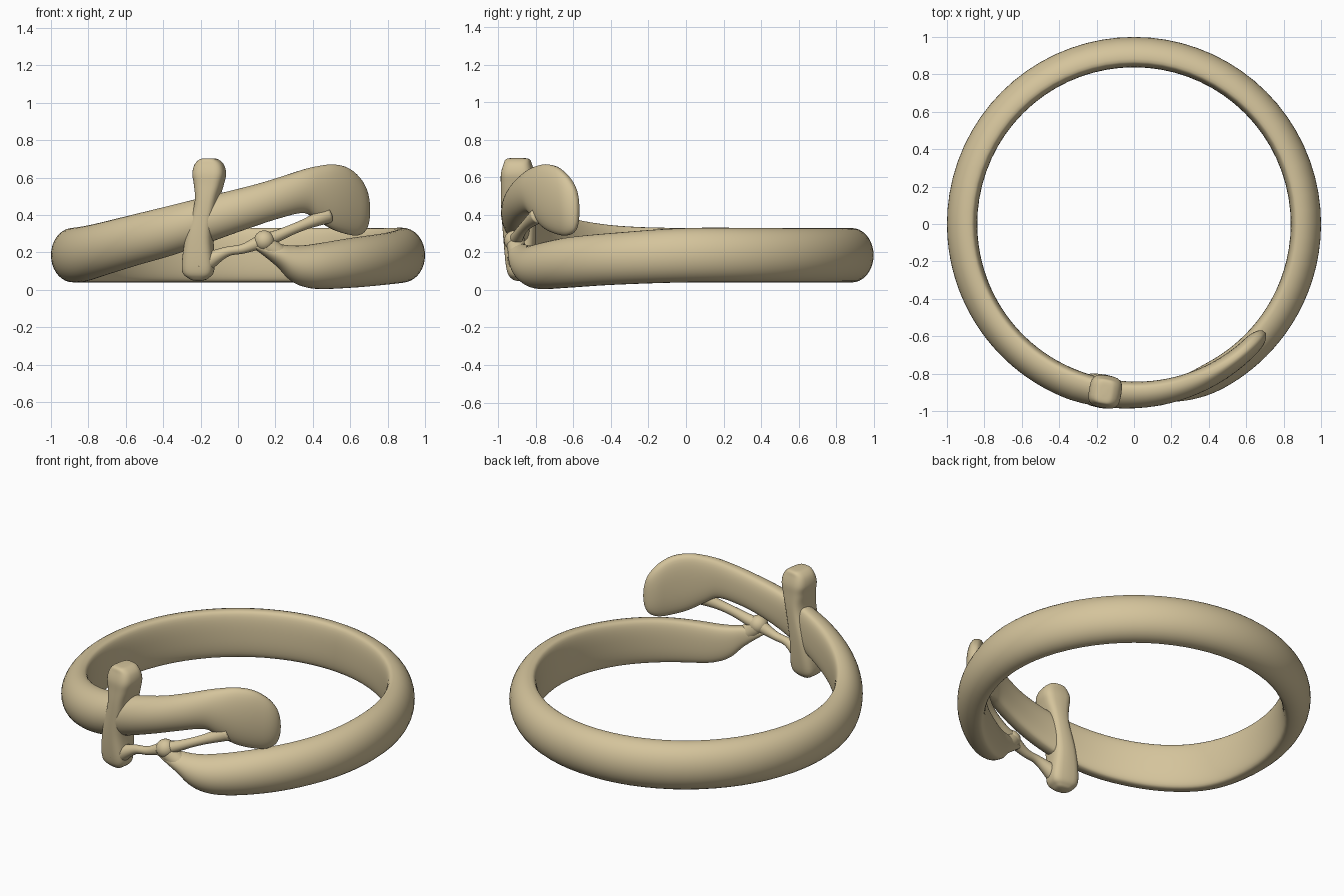
import bpy, bmesh, math
from mathutils import Vector

if "Cube" in bpy.data.objects:
    bpy.data.objects.remove(bpy.data.objects["Cube"])

mat = bpy.data.materials.new("pale gold")
mat.diffuse_color = (0.66, 0.55, 0.33, 1)
mat.use_nodes = True
mat.node_tree.nodes["Principled BSDF"].inputs["Base Color"].default_value = mat.diffuse_color


def spline(rows, steps):
    """Catmull-Rom through table rows."""
    out = []
    n = len(rows)
    for i in range(n - 1):
        p = [rows[max(0, min(n - 1, i + k))] for k in (-1, 0, 1, 2)]
        for s in range(steps):
            t = s / steps
            out.append([0.5 * (2 * b + (c - a) * t + (2*a - 5*b + 4*c - d) * t*t
                               + (3*b - a - 3*c + d) * t**3) for a, b, c, d in zip(*p)])
    out.append(list(rows[-1]))
    return out


def power(v, e):
    return math.copysign(abs(v) ** e, v)


def loft(name, rings):
    """Bridge closed rings of points and cap both ends."""
    bm = bmesh.new()
    loops = [[bm.verts.new(p) for p in ring] for ring in rings]
    m = len(loops[0])
    for a, b in zip(loops, loops[1:]):
        for j in range(m):
            bm.faces.new((a[j], a[(j + 1) % m], b[(j + 1) % m], b[j]))
    bm.faces.new(loops[0])
    bm.faces.new(loops[-1])
    bmesh.ops.recalc_face_normals(bm, faces=bm.faces)
    for f in bm.faces:
        f.smooth = True
    me = bpy.data.meshes.new(name)
    bm.to_mesh(me)
    bm.free()
    me.materials.append(mat)
    ob = bpy.data.objects.new(name, me)
    bpy.context.collection.objects.link(ob)
    return ob


def clamp(v):
    return max(0.0, min(1.0, v))


def band_radii(ang):
    """Inner and outer radius, and how flat the inside is, at an angle."""
    tip, head = clamp((-60 - ang) / 25) ** 2, clamp((ang - 250) / 65)
    r0 = .838 + .06 * tip + .015 * head
    r1 = 1 - .055 * tip - .047 * head
    k = .28 + .12 * tip + .22 * head
    pinch = math.sqrt(1 - .97 * clamp((ang - 314) / 6.4) ** 2)   # rounded head rim
    mid = (r0 + r1) / 2
    return mid + (r0 - mid) * pinch, mid + (r1 - mid) * pinch, k


# Open band: angle, bottom z, top z; even ring in the middle, shaped ends
tip_end = [(-85, .225, .245), (-77, .13, .245), (-72, .055, .237), (-67, .018, .237),
           (-60, .004, .25), (-45, .012, .28), (-25, .028, .305)]
even = [(a, .04, .33) for a in range(0, 181, 30)]
head_end = [(200, .043, .338), (215, .075, .36), (232, .13, .405), (250, .20, .465),
            (274, .33, .555), (285, .385, .605), (293, .41, .643), (298, .375, .66),
            (304, .325, .67), (310, .298, .655), (315, .29, .61), (318.5, .312, .55),
            (320, .355, .49), (320.4, .40, .44)]
rings = []
for ang, z0, z1 in spline(tip_end + even + head_end, 6):
    t = math.radians(ang)
    r0, r1, k = band_radii(ang)
    mid, zc, h = r0 + (r1 - r0) * k, (z0 + z1) / 2, (z1 - z0) / 2
    ring = []
    for j in range(36):
        a = 2 * math.pi * j / 36
        c, s = math.cos(a), math.sin(a)
        if c >= 0:      # domed outside
            r, z = mid + (r1 - mid) * c, zc + h * s
        else:           # flattened inside
            r, z = mid + (mid - r0) * power(c, .6), zc + h * power(s, .9)
        ring.append((r * math.cos(t), r * math.sin(t), z))
    rings.append(ring)
loft("open_band", rings)

# Upright crosspiece with lobed ends: z, centre x, half width, half depth
lobes = [(.048, -.212, .015, .015), (.06, -.212, .05, .042), (.11, -.213, .085, .068),
         (.28, -.205, .072, .085), (.46, -.168, .06, .09), (.56, -.156, .076, .088),
         (.62, -.154, .087, .086), (.67, -.154, .075, .073), (.698, -.155, .045, .06),
         (.703, -.155, .012, .02)]
ang = math.radians(-100)
out, side = Vector((math.cos(ang), math.sin(ang), 0)), Vector((-math.sin(ang), math.cos(ang), 0))
rings = []
for z, x, w, d in spline(lobes, 6):
    base = Vector((x, -math.sqrt(.91 ** 2 - x * x), z))
    ring = []
    for j in range(28):
        a = 2 * math.pi * j / 28
        ring.append(base + side * w * power(math.cos(a), .6)
                    + out * d * power(math.sin(a), .6))
    rings.append(ring)
loft("crosspiece", rings)


def rod(name, rows):
    """Round tapered rod following the ring: x, z, radius."""
    rings = []
    pts = [(Vector((x, -math.sqrt(.92 ** 2 - x * x), z)), w) for x, z, w in spline(rows, 6)]
    for i, (p, w) in enumerate(pts):
        d = (pts[min(i + 1, len(pts) - 1)][0] - pts[max(i - 1, 0)][0]).normalized()
        u = d.cross(Vector((0, 1, 0))).normalized()
        v = d.cross(u)
        rings.append([p + w * (u * math.cos(a) + v * math.sin(a))
                      for a in (2 * math.pi * j / 16 for j in range(16))])
    return loft(name, rings)


# Thin links joining crosspiece, knot, head and the narrow band tip
rod("left_link", [(-.2, .13, .06), (-.07, .2, .028), (.03, .22, .026), (.14, .265, .042)])
rod("right_link", [(.13, .265, .042), (.19, .28, .034), (.28, .318, .028),
                   (.37, .355, .03), (.48, .40, .045)])
rod("tip_link", [(.13, .27, .045), (.16, .235, .05), (.22, .19, .05)])

# Knot where the links meet
bpy.ops.mesh.primitive_uv_sphere_add(segments=24, ring_count=12, radius=.055,
                                     location=(.14, -.915, .262))
knot = bpy.context.object
knot.name = "knot"
knot.data.materials.append(mat)
bpy.ops.object.shade_smooth()
